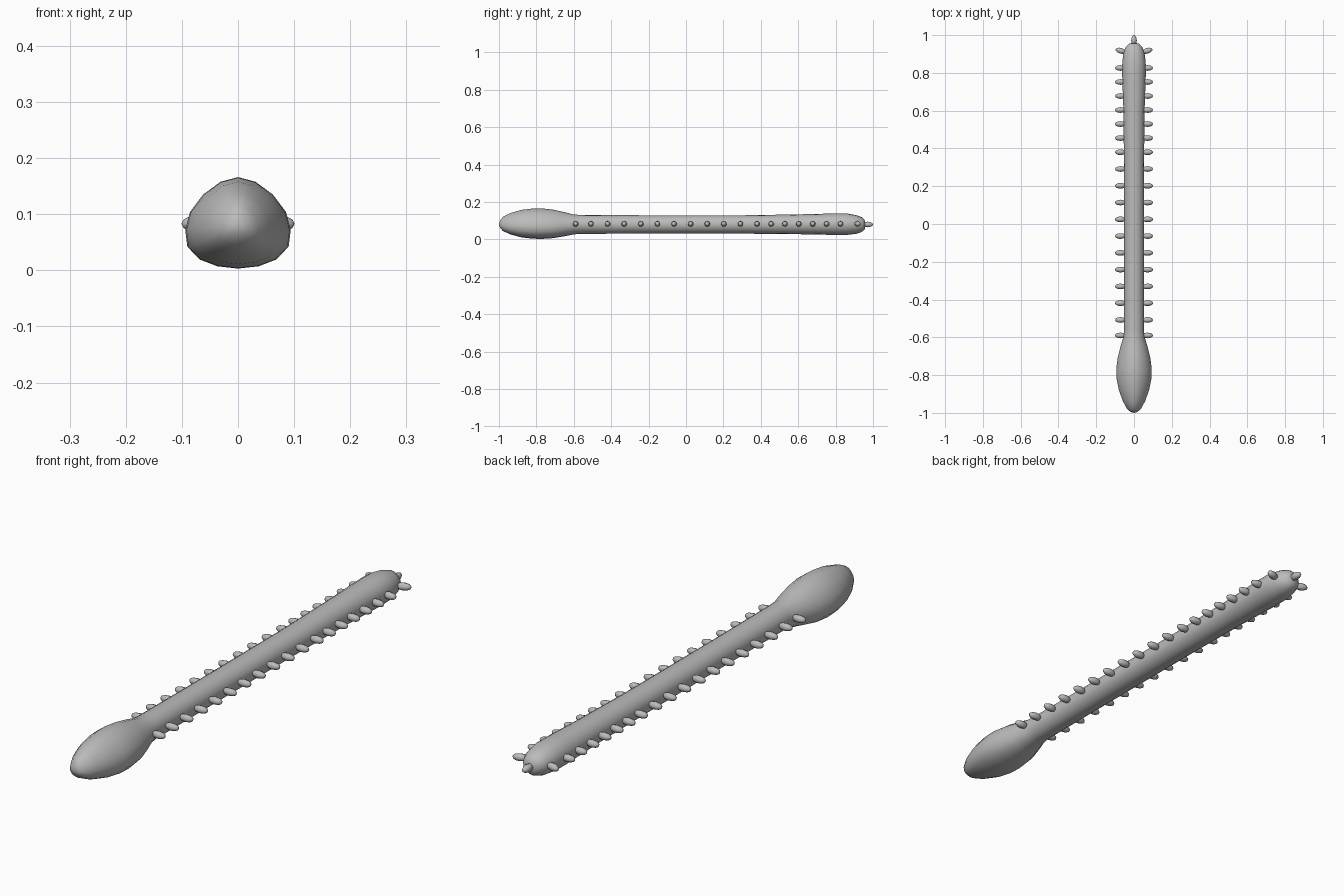
import bpy, bmesh, math
from mathutils import Vector, Matrix

if "Cube" in bpy.data.objects:
    bpy.data.objects.remove(bpy.data.objects["Cube"])

grey = bpy.data.materials.new("soft_grey")
grey.diffuse_color = (0.5, 0.5, 0.5, 1)
grey.use_nodes = True
grey.node_tree.nodes["Principled BSDF"].inputs["Base Color"].default_value = grey.diffuse_color


def finish(name, bm):
    bmesh.ops.recalc_face_normals(bm, faces=bm.faces)
    mesh = bpy.data.meshes.new(name)
    bm.to_mesh(mesh)
    bm.free()
    mesh.materials.append(grey)
    mesh.shade_smooth()
    ob = bpy.data.objects.new(name, mesh)
    bpy.context.collection.objects.link(ob)
    return ob


# Half of the egg-shaped head section: (x, z) as fractions of half-width and height
EGG = [(0, 1), (0.33, 0.95), (0.66, 0.81), (0.91, 0.62), (1, 0.42),
       (0.96, 0.24), (0.73, 0.10), (0.39, 0.025), (0, 0)]
ROUND = [(math.sin(i * math.pi / 8), 0.5 + 0.5 * math.cos(i * math.pi / 8)) for i in range(9)]

# Body stations: y, half-width, bottom z, top z, egg amount
STATIONS = [
    (-0.995, 0.018, 0.064, 0.100, 1), (-0.98, 0.036, 0.046, 0.120, 1),
    (-0.94, 0.058, 0.027, 0.141, 1), (-0.88, 0.080, 0.011, 0.158, 1),
    (-0.82, 0.092, 0.004, 0.165, 1), (-0.77, 0.094, 0.003, 0.166, 1),
    (-0.71, 0.087, 0.007, 0.159, 1), (-0.65, 0.072, 0.017, 0.146, 0.7),
    (-0.60, 0.057, 0.027, 0.133, 0.3), (-0.56, 0.052, 0.030, 0.131, 0),
    (-0.20, 0.052, 0.031, 0.129, 0), (0.30, 0.053, 0.031, 0.129, 0),
    (0.60, 0.056, 0.028, 0.134, 0), (0.80, 0.063, 0.024, 0.139, 0),
    (0.86, 0.062, 0.024, 0.139, 0), (0.91, 0.055, 0.030, 0.130, 0),
    (0.94, 0.042, 0.040, 0.119, 0), (0.955, 0.026, 0.053, 0.106, 0)]

# Long body with swollen head
bm = bmesh.new()
rings = []
for y, w, lo, hi, egg in STATIONS:
    half = [(w * (a[0] * egg + b[0] * (1 - egg)),
             lo + (hi - lo) * (a[1] * egg + b[1] * (1 - egg))) for a, b in zip(EGG, ROUND)]
    section = half + [(-x, z) for x, z in half[7:0:-1]]
    rings.append([bm.verts.new((x, y, z)) for x, z in section])
for r, s in zip(rings, rings[1:]):
    for i in range(16):
        j = (i + 1) % 16
        bm.faces.new((r[i], r[j], s[j], s[i]))
for ring, y in ((rings[0], -1.0), (rings[-1], 0.96)):
    tip = bm.verts.new((0, y, 0.08))
    for i in range(16):
        bm.faces.new((ring[i], ring[(i + 1) % 16], tip))
finish("body", bm)


def add_peg(bm, centre, direction):
    turn = Vector(direction).to_track_quat('Z', 'Y').to_matrix().to_4x4()
    bmesh.ops.create_uvsphere(bm, u_segments=8, v_segments=6, radius=1,
                              matrix=Matrix.Translation(centre) @ turn @ Matrix.Diagonal((0.015, 0.015, 0.029, 1)))


# Rows of stubby legs along both sides, spaced closer toward the tail
leg_y = [-0.59] + [-0.508 + 0.0888 * i for i in range(11)] + [0.455 + 0.0742 * i for i in range(6)]
for side, name in ((-1, "left_legs"), (1, "right_legs")):
    bm = bmesh.new()
    for y in leg_y:
        add_peg(bm, (side * 0.072, y, 0.083), (side, 0, 0))
    add_peg(bm, (side * 0.07, 0.917, 0.083), (side, 0.3, 0))
    finish(name, bm)

# Tail spike
bm = bmesh.new()
add_peg(bm, (0, 0.971, 0.08), (0, 1, 0))
finish("tail_spike", bm)
